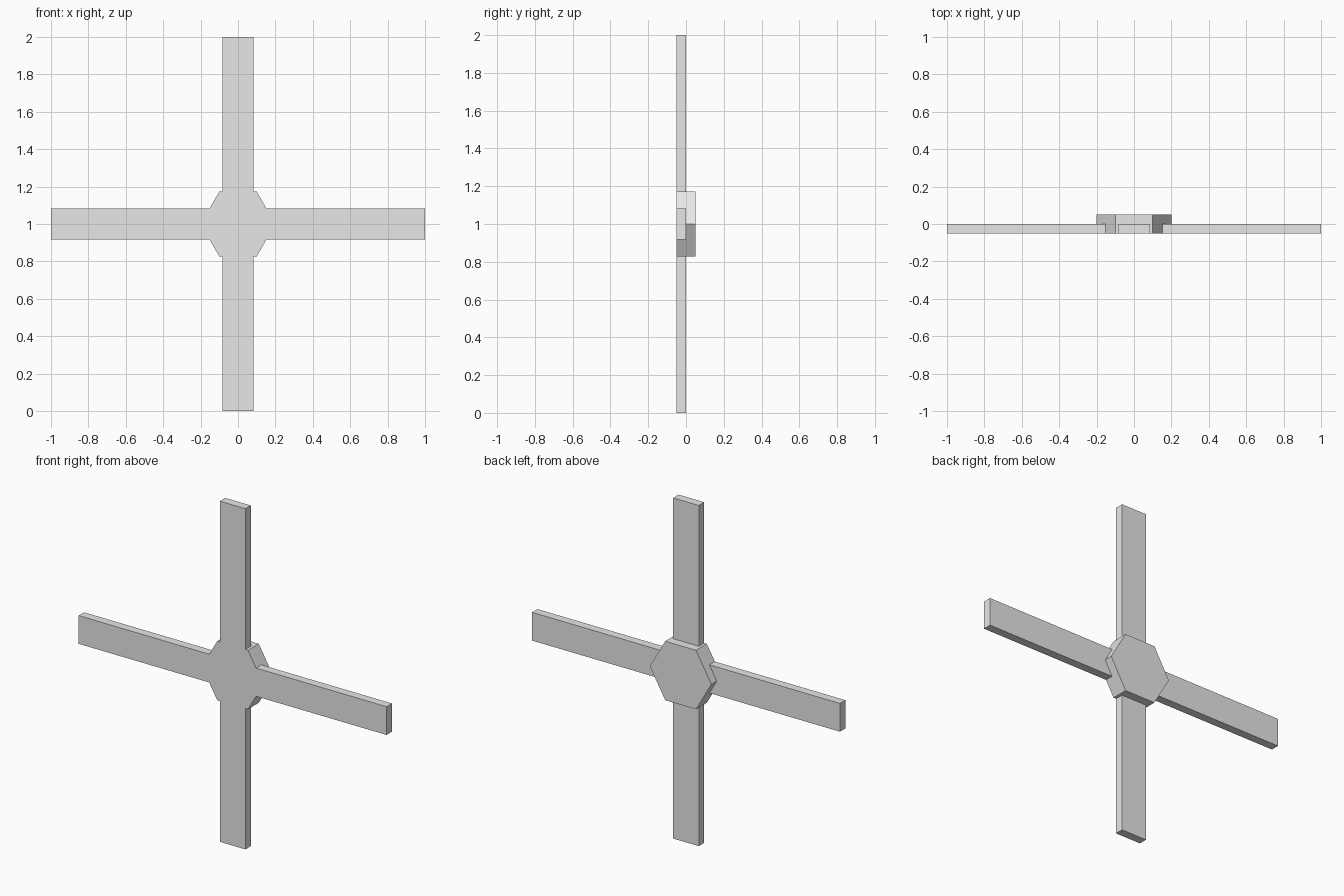
import bpy, bmesh, math

if "Cube" in bpy.data.objects:
    bpy.data.objects.remove(bpy.data.objects["Cube"])

R = 0.2            # hub corner radius
H = R * math.sqrt(3) / 2
W = 0.083          # half width of the arms
CZ = 1.0           # hub centre height
FRONT, MID, BACK = -0.05, 0.0, 0.05

grey = bpy.data.materials.new("plain_grey")
grey.diffuse_color = (0.8, 0.8, 0.8, 1)
grey.use_nodes = True
grey.node_tree.nodes["Principled BSDF"].inputs["Base Color"].default_value = grey.diffuse_color


def prism(name, outline, y0, y1, open_sides=()):
    """Extrude an (x, z) outline from y0 to y1, leaving out listed sides."""
    bm = bmesh.new()
    a = [bm.verts.new((x, y0, z + CZ)) for x, z in outline]
    b = [bm.verts.new((x, y1, z + CZ)) for x, z in outline]
    bm.faces.new(a)
    bm.faces.new(b[::-1])
    n = len(outline)
    for i in range(n):
        if i not in open_sides:
            j = (i + 1) % n
            bm.faces.new((a[j], a[i], b[i], b[j]))
    me = bpy.data.meshes.new(name)
    bm.to_mesh(me)
    bm.free()
    me.materials.append(grey)
    ob = bpy.data.objects.new(name, me)
    bpy.context.collection.objects.link(ob)
    return ob


# Hexagonal hub, flat sides up and down
prism("hub", [(R * math.cos(math.radians(60 * i)), R * math.sin(math.radians(60 * i)))
              for i in range(6)], FRONT, BACK)

# Arms butt against the hub, flush with its front; the joined ends stay open
notch = R - W / math.sqrt(3)
side_arm = [(notch, -W), (1, -W), (1, W), (notch, W), (R, 0)]
upright = [(-W, H), (W, H), (W, 1), (-W, 1)]
for s, side, vert in ((1, "right", "top"), (-1, "left", "bottom")):
    prism(side + "_arm", [(s * x, s * z) for x, z in side_arm], FRONT, MID, (3, 4))
    prism(vert + "_arm", [(s * x, s * z) for x, z in upright], FRONT, MID, (0,))
